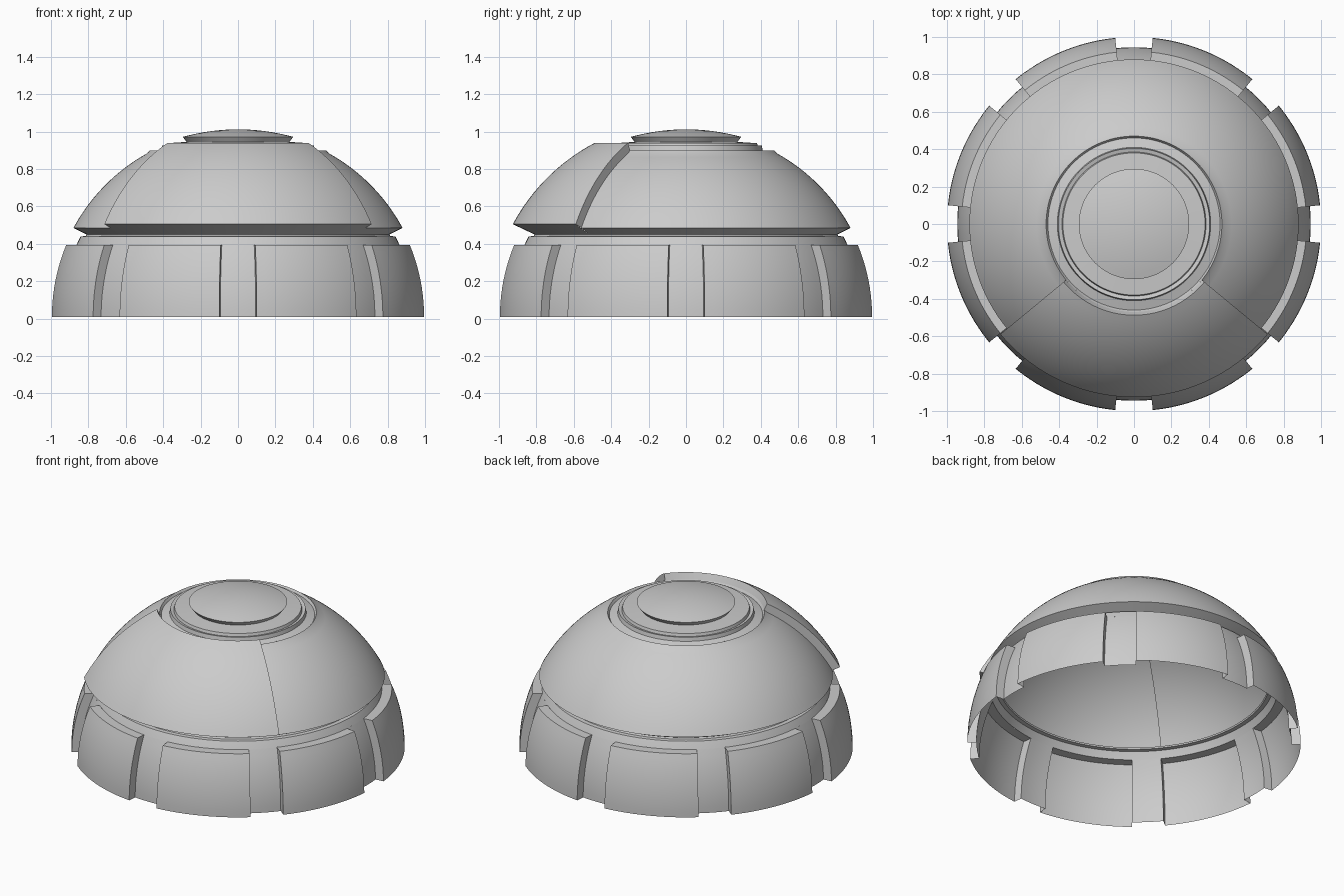
import bpy, bmesh, math
from math import sin, cos, radians, sqrt, asin

cube = bpy.data.objects.get("Cube")
if cube:
    bpy.data.objects.remove(cube)

grey = bpy.data.materials.new("light_grey")
grey.use_nodes = True
colour = (0.6, 0.6, 0.6, 1)
grey.diffuse_color = colour
grey.node_tree.nodes["Principled BSDF"].inputs["Base Color"].default_value = colour

FLOOR = 0.01   # height of the sphere centre and of the bottom rim


def arc(radius, z0, z1, n=16):
    """Points (r, z) along a sphere between two heights."""
    t0, t1 = (asin((z - FLOOR) / radius) for z in (z0, z1))
    angles = [t0 + (t1 - t0) * i / n for i in range(n + 1)]
    return [(radius * cos(t), FLOOR + radius * sin(t)) for t in angles]


def point(bm, r, z, a):
    return bm.verts.new((r * cos(a), r * sin(a), z))


def sweep(bm, profile, start, end):
    """Turn an upward profile through an angle given in degrees."""
    steps = max(2, round((end - start) / 2.5))
    rows = []
    for j in range(steps + 1):
        a = radians(start + (end - start) * j / steps)
        rows.append([point(bm, r, z, a) for r, z in profile])
    for p, q in zip(rows, rows[1:]):
        for i in range(len(profile) - 1):
            bm.faces.new((p[i], q[i], q[i + 1], p[i + 1]))


def side_walls(bm, inner, outer, start, end):
    """Close the two radial edges of a raised sector."""
    for angle, flip in ((start, False), (end, True)):
        a = radians(angle)
        ins = [point(bm, r, z, a) for r, z in inner]
        out = [point(bm, r, z, a) for r, z in outer]
        for i in range(len(ins) - 1):
            quad = (ins[i], out[i], out[i + 1], ins[i + 1])
            bm.faces.new(quad[::-1] if flip else quad)


def finish(bm, name):
    bmesh.ops.remove_doubles(bm, verts=bm.verts, dist=0.0005)
    bmesh.ops.dissolve_degenerate(bm, edges=bm.edges, dist=0.0001)
    mesh = bpy.data.meshes.new(name)
    bm.to_mesh(mesh)
    bm.free()
    mesh.materials.append(grey)
    obj = bpy.data.objects.new(name, mesh)
    bpy.context.collection.objects.link(obj)
    bpy.ops.object.select_all(action="DESELECT")
    obj.select_set(True)
    bpy.context.view_layer.objects.active = obj
    bpy.ops.object.shade_smooth_by_angle(angle=radians(25))


# Lower skirt: eight raised panels parted by narrow recessed strips
LEDGE = 0.395
GAP = 5.75
recess = arc(0.945, FLOOR, LEDGE, 10)
raised = arc(1.0, FLOOR, LEDGE, 10)
bm = bmesh.new()
for k in range(8):
    centre = 45 * k
    sweep(bm, recess, centre - GAP, centre + GAP)
    first, last = centre + GAP, centre + 45 - GAP
    sweep(bm, raised + [recess[-1]], first, last)
    side_walls(bm, recess, raised, first, last)
finish(bm, "skirt_panels")

# Neck above the skirt, running into the groove under the dome
GROOVE = (0.81, 0.45)
bm = bmesh.new()
sweep(bm, arc(0.945, LEDGE, 0.44, 3) + [(0.815, 0.441), GROOVE], 0, 360)
finish(bm, "neck_groove")

# Upper dome with one raised plate facing the front
RIM = (0.47, 0.9)
HALF = 50.5
dome = arc(1.0, 0.485, 0.9)
plate = arc(1.05, 0.505, 0.94)
dome[-1] = RIM
left, right = 270 + HALF, 270 - HALF
bm = bmesh.new()
sweep(bm, [GROOVE] + dome, left, right + 360)
finish(bm, "upper_dome")

bm = bmesh.new()
sweep(bm, [GROOVE] + plate + [RIM], right, left)
side_walls(bm, dome, plate, right, left)
finish(bm, "front_plate")

# Stepped collar inside the dome opening
bm = bmesh.new()
sweep(bm, [RIM, (0.46, 0.885), (0.41, 0.9), (0.405, 0.925), (0.385, 0.92),
           (0.38, 0.938), (0.275, 0.945)], 0, 360)
finish(bm, "top_collar")

# Shallow round cap with an undercut edge
CAP = 0.295
bm = bmesh.new()
crown = [(CAP * (1 - i / 8), 1.012 - 0.04 * (1 - i / 8) ** 2) for i in range(9)]
sweep(bm, [(0.275, 0.945)] + crown, 0, 360)
finish(bm, "top_cap")
